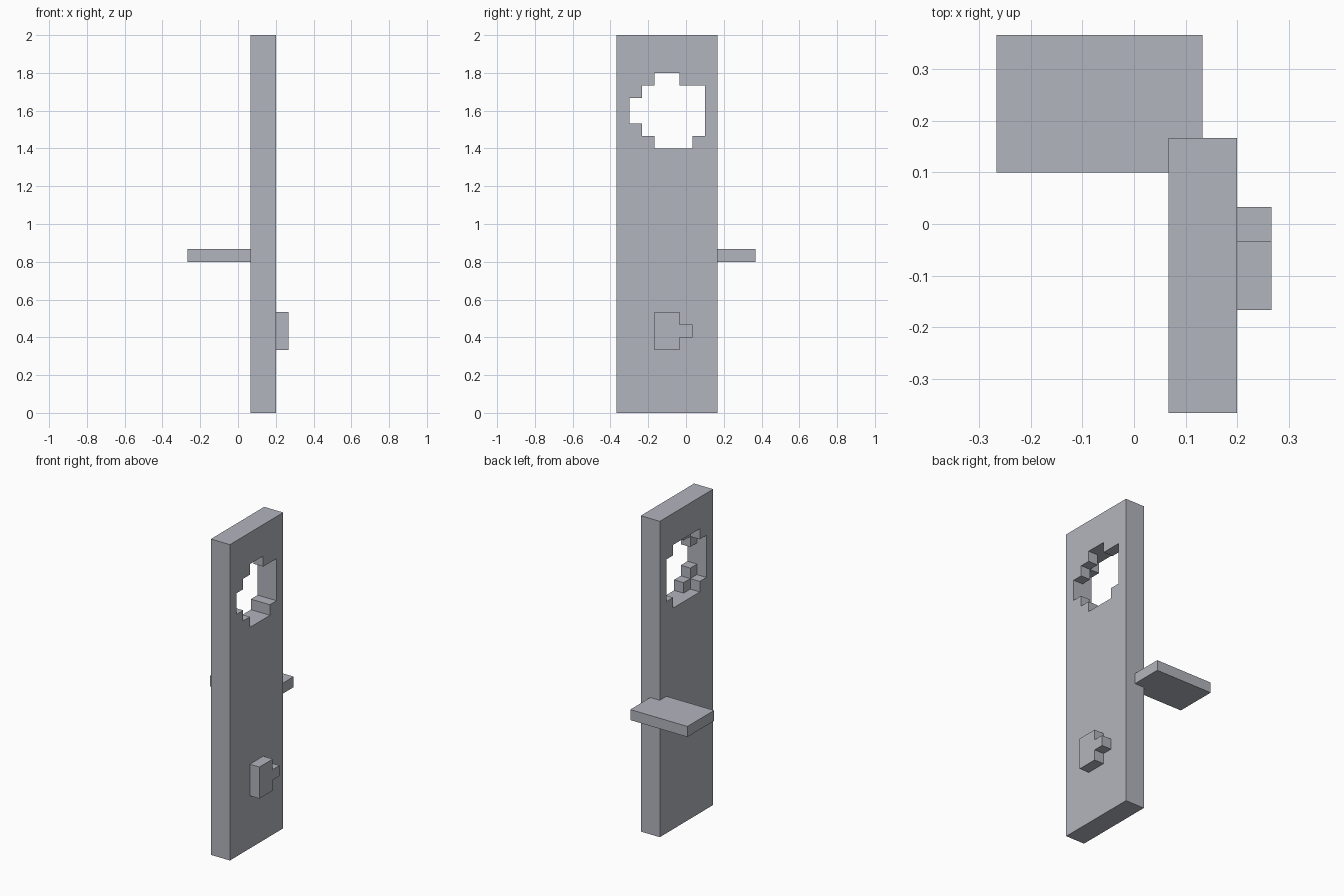
import bpy
import bmesh
import math
from mathutils import Vector

U = 1 / 15                      # size of one block
ORIGIN = Vector((0, -5.5, 0))   # front lower corner, in blocks

if "Cube" in bpy.data.objects:
    bpy.data.objects.remove(bpy.data.objects["Cube"], do_unlink=True)

grey = bpy.data.materials.new("cool_grey")
grey.use_nodes = True
colour = (0.45, 0.46, 0.51, 1)
grey.diffuse_color = colour
grey.node_tree.nodes["Principled BSDF"].inputs["Base Color"].default_value = colour


def block_object(name, cells):
    """Skin a set of unit cells, keeping only the outer faces."""
    bm = bmesh.new()
    corners = {}

    def vert(p):
        key = tuple(p)
        if key not in corners:
            corners[key] = bm.verts.new((Vector(p) + ORIGIN) * U)
        return corners[key]

    for cell in cells:
        for axis in range(3):
            b, c = (axis + 1) % 3, (axis + 2) % 3
            for side in (0, 1):
                neighbour = list(cell)
                neighbour[axis] += 2 * side - 1
                if tuple(neighbour) in cells:
                    continue
                ring = []
                for db, dc in ((0, 0), (1, 0), (1, 1), (0, 1)):
                    p = list(cell)
                    p[axis] += side
                    p[b] += db
                    p[c] += dc
                    ring.append(vert(p))
                bm.faces.new(ring if side else ring[::-1])
    # Merge the flat areas into large faces
    bmesh.ops.dissolve_limit(bm, angle_limit=math.radians(1),
                             verts=bm.verts[:], edges=bm.edges[:])
    bmesh.ops.triangulate(bm, faces=[f for f in bm.faces if len(f.verts) > 4])
    mesh = bpy.data.meshes.new(name)
    bm.to_mesh(mesh)
    bm.free()
    mesh.materials.append(grey)
    obj = bpy.data.objects.new(name, mesh)
    bpy.context.collection.objects.link(obj)
    return obj


def box(xs, ys, zs):
    return {(x, y, z) for x in range(*xs) for y in range(*ys) for z in range(*zs)}


# Upright slab with a stepped round opening, wider on its inner layer
slab = box((1, 3), (0, 8), (0, 30))
slab -= box((1, 2), (2, 6), (21, 27)) | box((1, 2), (1, 7), (22, 26))
slab -= (box((2, 3), (3, 6), (21, 22)) | box((2, 3), (2, 7), (22, 26))
         | box((2, 3), (1, 2), (23, 25)) | box((2, 3), (3, 5), (26, 27)))
block_object("slab", slab)

# Small knob with a stub on the outer face
block_object("knob", box((3, 4), (3, 5), (5, 8)) | box((3, 4), (5, 6), (6, 7)))

# Flat ledge set into the rear edge
block_object("ledge", box((-4, 2), (7, 11), (12, 13)))
